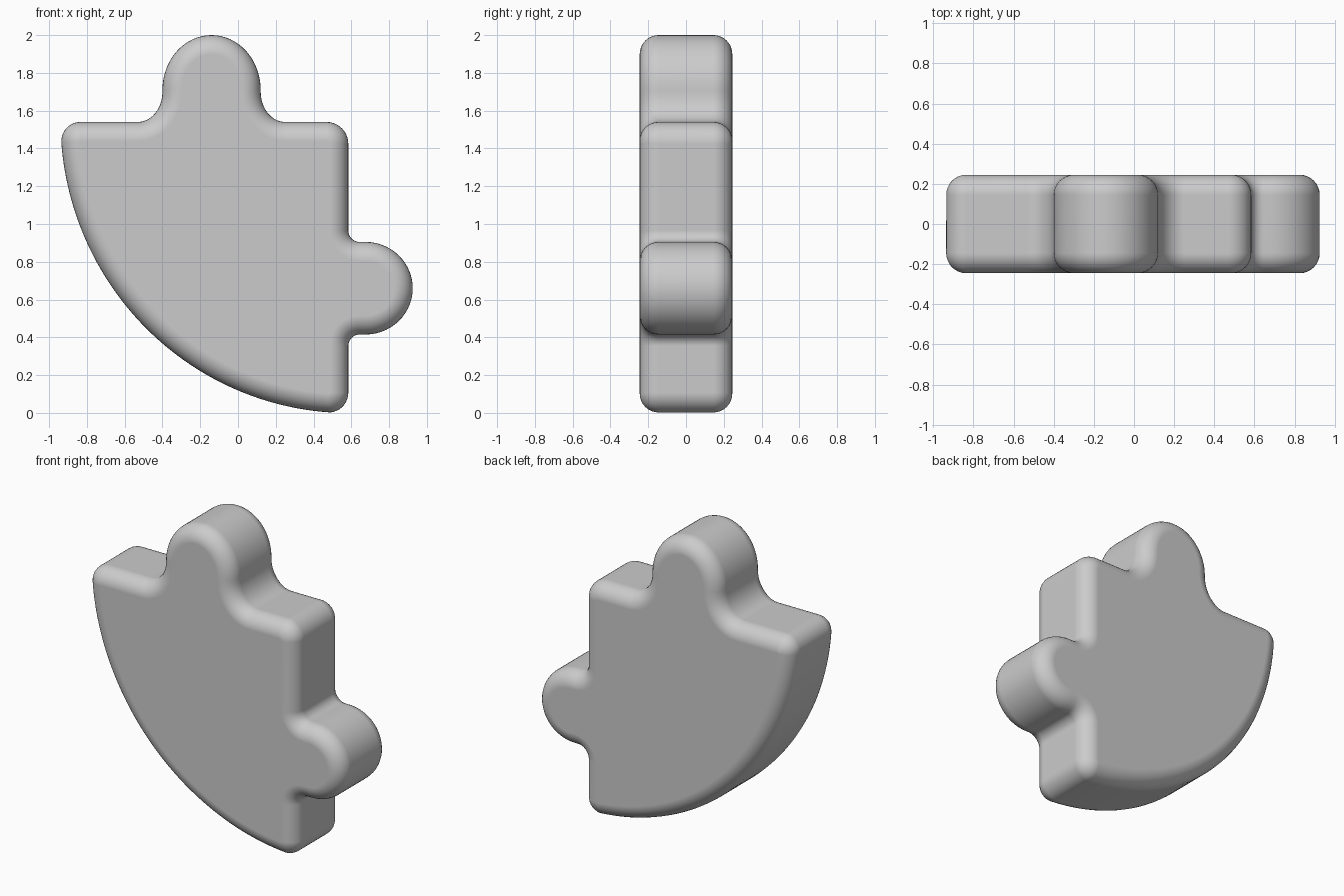
import bpy, bmesh
from math import sin, cos, pi, radians, hypot

if "Cube" in bpy.data.objects:
    bpy.data.objects.remove(bpy.data.objects["Cube"])

HALF = 0.245    # half thickness
ROUND = 0.1     # edge rounding radius
outline = []    # (x, z, outward normal x, outward normal z)


def arc(cx, cz, rx, rz, start, end, steps, hollow=False):
    """Add an elliptical arc to the outline; hollow arcs curve into the body."""
    s = -1 if hollow else 1
    for i in range(steps + 1):
        a = radians(start + (end - start) * i / steps)
        nx, nz = cos(a) / rx, sin(a) / rz
        d = hypot(nx, nz) * s
        outline.append((cx + rx * cos(a), cz + rz * sin(a), nx / d, nz / d))


# Outline, counter-clockwise seen from the front
arc(0.59, 1.55, 1.53, 1.551, 184.4, 265.5, 56)             # large curved side
arc(0.479, 0.107, 0.105, 0.105, 265.5, 360, 10)            # bottom corner
arc(0.644, 0.355, 0.06, 0.06, 180, 90, 8, True)            # below side knob
arc(0.675, 0.66, 0.25, 0.245, -90, 90, 28)                 # side knob
arc(0.644, 0.965, 0.06, 0.06, 270, 180, 8, True)           # above side knob
arc(0.469, 1.425, 0.115, 0.115, 0, 90, 10)                 # top right corner
arc(0.25, 1.70, 0.13, 0.16, 270, 180, 10, True)            # right of top knob
arc(-0.14, 1.71, 0.26, 0.29, 0, 180, 32)                   # top knob
arc(-0.53, 1.70, 0.13, 0.16, 0, -90, 10, True)             # left of top knob
arc(-0.835, 1.44, 0.1, 0.1, 90, 184.4, 10)                 # top left corner

# Rounded edge section: (inset, y) from the front face to the back face
N = 8
front = [(ROUND * (1 - sin(t)), -HALF + ROUND * (1 - cos(t)))
         for t in (pi / 2 * i / N for i in range(N + 1))]
section = front + [(d, -y) for d, y in reversed(front)]

# Skin the inset outlines into one solid
bm = bmesh.new()
rings = [[bm.verts.new((x - nx * d, y, z - nz * d)) for x, z, nx, nz in outline]
         for d, y in section]
n = len(outline)
for a, b in zip(rings, rings[1:]):
    for i in range(n):
        j = (i + 1) % n
        bm.faces.new((a[i], a[j], b[j], b[i]))
bm.faces.new(rings[0])
bm.faces.new(rings[-1][::-1])
bmesh.ops.remove_doubles(bm, verts=bm.verts, dist=0.002)
bmesh.ops.recalc_face_normals(bm, faces=bm.faces)

mesh = bpy.data.meshes.new("puzzle_piece")
bm.to_mesh(mesh)
bm.free()
piece = bpy.data.objects.new("puzzle_piece", mesh)
bpy.context.collection.objects.link(piece)

# Smooth shading that keeps the large faces flat
mesh.shade_smooth()
piece.modifiers.new("flat_faces", 'WEIGHTED_NORMAL').weight = 100
